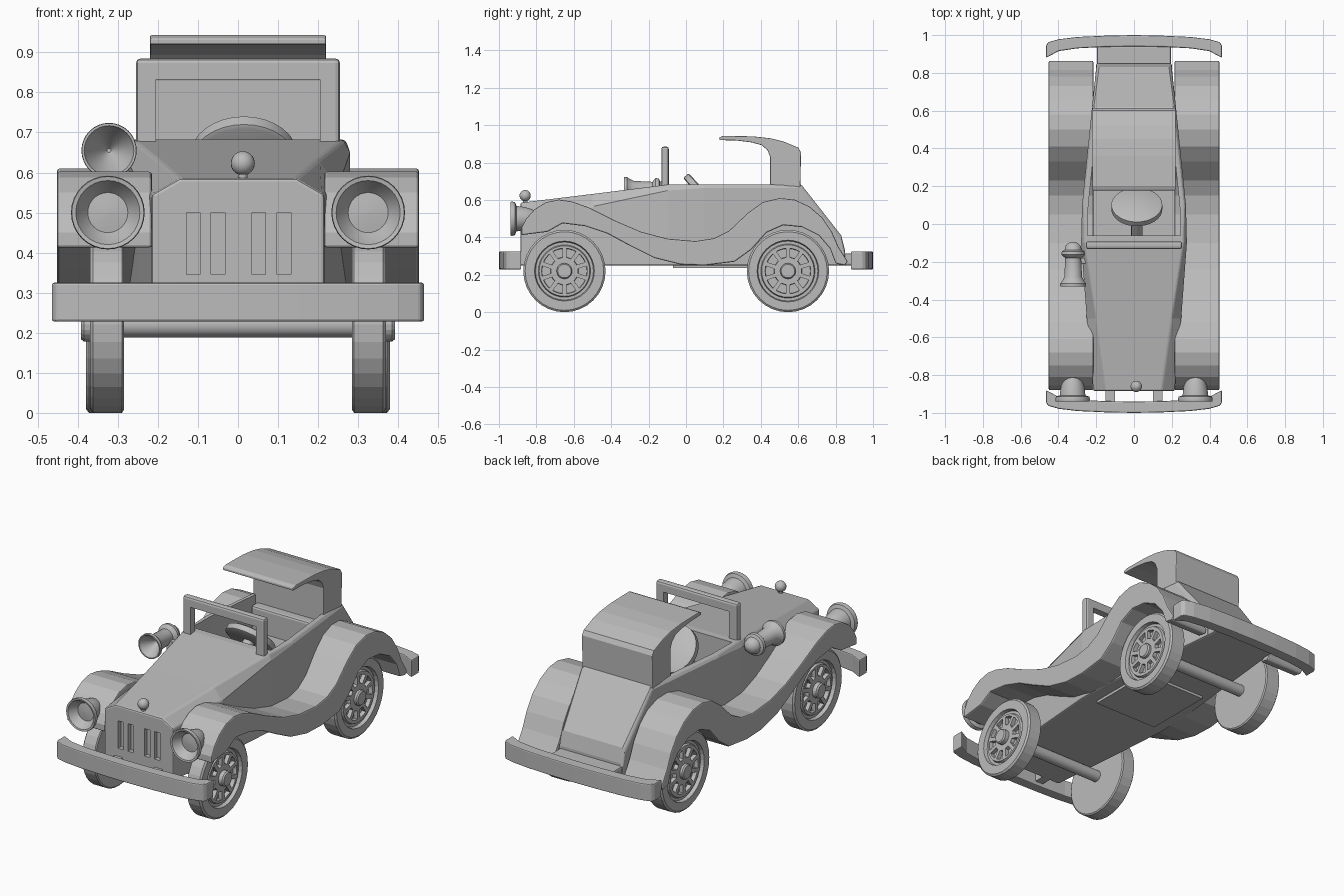
import bpy, bmesh, math
from mathutils import Vector, Matrix

if "Cube" in bpy.data.objects:
    bpy.data.objects.remove(bpy.data.objects["Cube"])

grey = bpy.data.materials.new("plain_grey")
grey.use_nodes = True
grey.diffuse_color = (0.5, 0.5, 0.5, 1)
grey.node_tree.nodes["Principled BSDF"].inputs["Base Color"].default_value = (0.5, 0.5, 0.5, 1)


def finish(name, bm, bevel=0, segments=2, smooth=False):
    bmesh.ops.recalc_face_normals(bm, faces=bm.faces)
    mesh = bpy.data.meshes.new(name)
    bm.to_mesh(mesh)
    bm.free()
    ob = bpy.data.objects.new(name, mesh)
    bpy.context.collection.objects.link(ob)
    mesh.materials.append(grey)
    bpy.ops.object.select_all(action='DESELECT')
    ob.select_set(True)
    bpy.context.view_layer.objects.active = ob
    if smooth:
        bpy.ops.object.shade_smooth_by_angle(angle=math.radians(35))
    if bevel:
        mod = ob.modifiers.new("soft_edges", 'BEVEL')
        mod.width, mod.segments, mod.limit_method = bevel, segments, 'ANGLE'
        mod.angle_limit = math.radians(40)
    return ob


def loft(name, rings, bevel=0, **kw):
    """Skin closed rings of equal length and cap both ends."""
    bm = bmesh.new()
    loops = [[bm.verts.new(p) for p in ring] for ring in rings]
    n = len(loops[0])
    for a, b in zip(loops, loops[1:]):
        for i in range(n):
            bm.faces.new((a[i], a[(i + 1) % n], b[(i + 1) % n], b[i]))
    bm.faces.new(loops[0])
    bm.faces.new(loops[-1])
    return finish(name, bm, bevel, **kw)


def box(name, lo, hi, bevel=0):
    return loft(name, [[(x, lo[1], lo[2]), (x, hi[1], lo[2]), (x, hi[1], hi[2]), (x, lo[1], hi[2])]
                       for x in (lo[0], hi[0])], bevel)


def plate(name, outline, x0, x1, bevel=0):
    """Extrude a (y, z) outline across x."""
    return loft(name, [[(x, y, z) for y, z in outline] for x in (x0, x1)], bevel)


def lathe(name, profile, loc, axis, n=32, smooth=False):
    """Spin (distance along axis, radius) points round an axis."""
    turn = Vector((0, 0, 1)).rotation_difference(Vector(axis)).to_matrix()
    rings = [[Vector(loc) + turn @ Vector((r * math.cos(t), r * math.sin(t), a))
              for t in (math.tau * i / n for i in range(n))] for a, r in profile]
    return loft(name, rings, smooth=smooth)


def cut(ob, cutter):
    bpy.context.view_layer.objects.active = ob
    mod = ob.modifiers.new("cut", 'BOOLEAN')
    mod.operation, mod.object, mod.solver = 'DIFFERENCE', cutter, 'EXACT'
    bpy.ops.object.modifier_apply(modifier=mod.name)
    bpy.data.objects.remove(cutter)


# Body: hull sections (y, bottom z, half width, shoulder z, top half width, top z)
hull = [(-0.885, 0.25, 0.215, 0.545, 0.145, 0.585),
        (-0.50, 0.25, 0.25, 0.565, 0.20, 0.632),
        (-0.10, 0.25, 0.28, 0.65, 0.262, 0.682),
        (0.10, 0.25, 0.275, 0.665, 0.268, 0.682),
        (0.62, 0.25, 0.222, 0.665, 0.21, 0.682),
        (0.83, 0.25, 0.20, 0.39, 0.185, 0.41),
        (0.85, 0.25, 0.20, 0.30, 0.185, 0.33)]
body = loft("body", [[(-w, y, b), (w, y, b), (w, y, s), (t, y, z), (-t, y, z), (-w, y, s)]
                     for y, b, w, s, t, z in hull], 0.008)
bpy.ops.object.modifier_apply(modifier="soft_edges")
cut(body, loft("cockpit_cutter", [[(-w, y, 0.32), (w, y, 0.32), (w, y, 0.8), (-w, y, 0.8)]
                                  for y, w in ((-0.06, 0.245), (0.1, 0.242), (0.6, 0.19))]))
for x in (-0.112, -0.05, 0.052, 0.115):
    cut(body, box("slot_cutter", (x - 0.017, -0.95, 0.345), (x + 0.017, -0.86, 0.5)))
box("floor_panel", (-0.2, -0.07, 0.235), (0.2, 0.33, 0.26))
box("rear_ledge", (-0.195, 0.83, 0.25), (0.195, 0.945, 0.315), 0.01)

# Seat
box("seat", (-0.205, 0.27, 0.31), (0.205, 0.5, 0.5), 0.012)
box("seat_back", (-0.2, 0.4, 0.31), (0.2, 0.55, 0.64), 0.012)

# Folded-over roof
plate("roof", [(0.61, 0.60), (0.615, 0.855), (0.60, 0.88), (0.52, 0.913), (0.45, 0.93), (0.36, 0.94),
               (0.20, 0.943), (0.178, 0.935), (0.178, 0.92), (0.27, 0.918), (0.35, 0.908), (0.405, 0.893),
               (0.435, 0.867), (0.45, 0.83), (0.45, 0.60)], -0.22, 0.22, 0.004)

# Windscreen frame
frame = box("windscreen_frame", (-0.255, -0.132, 0.62), (0.255, -0.092, 0.885), 0.012)
bpy.ops.object.modifier_apply(modifier="soft_edges")
cut(frame, box("frame_cutter", (-0.205, -0.2, 0.5), (0.205, 0, 0.832)))

# Steering wheel and column
tilt = Vector((0, 0.74, 0.67))
hub = Vector((0.015, 0.09, 0.63))
lathe("steering_wheel", [(-0.02, 0.125), (-0.015, 0.135), (0.015, 0.135), (0.02, 0.125)], hub, tilt, smooth=True)
lathe("steering_column", [(-0.24, 0.03), (0, 0.03)], hub, tilt, 16, True)

# Hood ornament
lathe("hood_ornament", [(-0.03 * math.cos(a), max(0.03 * math.sin(a), 0.0005))
                        for a in (math.pi * i / 12 for i in range(13))],
      (0.012, -0.86, 0.623), (0, 0, 1), 20, True)
lathe("ornament_stem", [(-0.04, 0.012), (0, 0.012)], (0.012, -0.86, 0.61), (0, 0, 1), 12)

# Sweeping fenders: upper edge then lower edge
upper = [(-0.88, 0.45), (-0.855, 0.5), (-0.81, 0.55), (-0.75, 0.587), (-0.68, 0.602), (-0.61, 0.592),
         (-0.52, 0.56), (-0.38, 0.49), (-0.24, 0.43), (-0.1, 0.393), (0.05, 0.38), (0.15, 0.395),
         (0.23, 0.435), (0.33, 0.53), (0.41, 0.588), (0.5, 0.61), (0.58, 0.602), (0.66, 0.565),
         (0.73, 0.505), (0.78, 0.43), (0.815, 0.35), (0.865, 0.27)]
lower = [(0.85, 0.25), (0.80, 0.26), (0.77, 0.34), (0.71, 0.41), (0.62, 0.455), (0.52, 0.465),
         (0.43, 0.425), (0.35, 0.335), (0.26, 0.27), (0.1, 0.25), (-0.03, 0.255), (-0.17, 0.29),
         (-0.3, 0.355), (-0.42, 0.42), (-0.54, 0.46), (-0.66, 0.475), (-0.74, 0.43), (-0.88, 0.412)]


def wheel(name, s, y, width, rim):
    """Tyre with a sunken, spoked face; s is the side."""
    out = (s, 0, 0)
    o = 0.285 + width
    lathe(name + "_tyre", [(0.285, 0.01), (0.285, 0.213), (0.29, 0.22), (o - 0.008, 0.22), (o, 0.21),
                           (o, rim), (o - 0.02, rim - 0.005), (o - 0.02, rim - 0.02),
                           (o - 0.008, rim - 0.025), (o - 0.008, 0.122), (o - 0.03, 0.12),
                           (o - 0.03, 0.075), (o - 0.008, 0.073), (o - 0.008, 0.01)],
          (0, y, 0.22), out)
    lathe(name + "_hub", [(o - 0.03, 0.042), (0.385, 0.042), (0.392, 0.036)], (0, y, 0.22), out, 20)
    bm = bmesh.new()
    for i in range(10):
        m = (Matrix.Translation((s * (o - 0.021), y, 0.22)) @ Matrix.Rotation(math.tau * i / 10, 4, 'X')
             @ Matrix.Translation((0, 0, 0.098)) @ Matrix.Diagonal((0.026, 0.022, 0.06, 1)))
        bmesh.ops.create_cube(bm, size=1, matrix=m)
    finish(name + "_spokes", bm)


for s, side in ((1, "left"), (-1, "right")):
    plate(side + "_fender", upper + lower, s * 0.215, s * 0.452, 0.007)
    wheel(side + "_front_wheel", s, -0.65, 0.085, 0.16)
    wheel(side + "_rear_wheel", s, 0.545, 0.095, 0.165)
    # Headlamp with a dished front
    lathe(side + "_headlamp", [(-0.015, 0.01), (-0.02, 0.05), (0, 0.066), (0.025, 0.08), (0.027, 0.09), (0.018, 0.092),
                               (0.002, 0.088), (-0.005, 0.068), (-0.05, 0.062), (-0.09, 0.05),
                               (-0.125, 0.034), (-0.14, 0.018), (-0.145, 0.003)],
          (s * 0.325, -0.912, 0.5), (0, -1, 0), smooth=True)
    box(side + "_bumper_bracket", (s * 0.1, -0.96, 0.25), (s * 0.15, -0.86, 0.3))

# Axles
for y, name in ((-0.65, "front_axle"), (0.545, "rear_axle")):
    lathe(name, [(-0.3, 0.032), (0.3, 0.032)], (0, y, 0.22), (1, 0, 0), 20, True)

# Side lamp on the right of the cowl
lathe("side_lamp", [(0.02, 0.005), (0.09, 0.058), (0.102, 0.062), (0.102, 0.068), (0.085, 0.069), (0.075, 0.06),
                    (0.05, 0.047), (-0.05, 0.042), (-0.06, 0.055), (-0.068, 0.062), (-0.085, 0.06),
                    (-0.092, 0.045), (-0.115, 0.04), (-0.13, 0.024), (-0.136, 0.003)],
      (-0.322, -0.23, 0.655), (0, -1, 0), smooth=True)
box("side_lamp_bracket", (-0.3, -0.21, 0.58), (-0.24, -0.18, 0.65))

# Curved bumpers: (x, outer y, inner y)
half = [(0.465, 0.945, 0.88), (0.455, 0.962, 0.885), (0.40, 0.978, 0.915), (0.30, 0.99, 0.93), (0.15, 0.997, 0.938)]
bow = half + [(0, 1.0, 0.94)] + [(-x, o, i) for x, o, i in reversed(half)]
for d, name in ((-1, "front_bumper"), (1, "rear_bumper")):
    loft(name, [[(x, d * o, 0.228), (x, d * i, 0.228), (x, d * i, 0.325), (x, d * o, 0.325)]
                for x, o, i in bow], 0.006)
